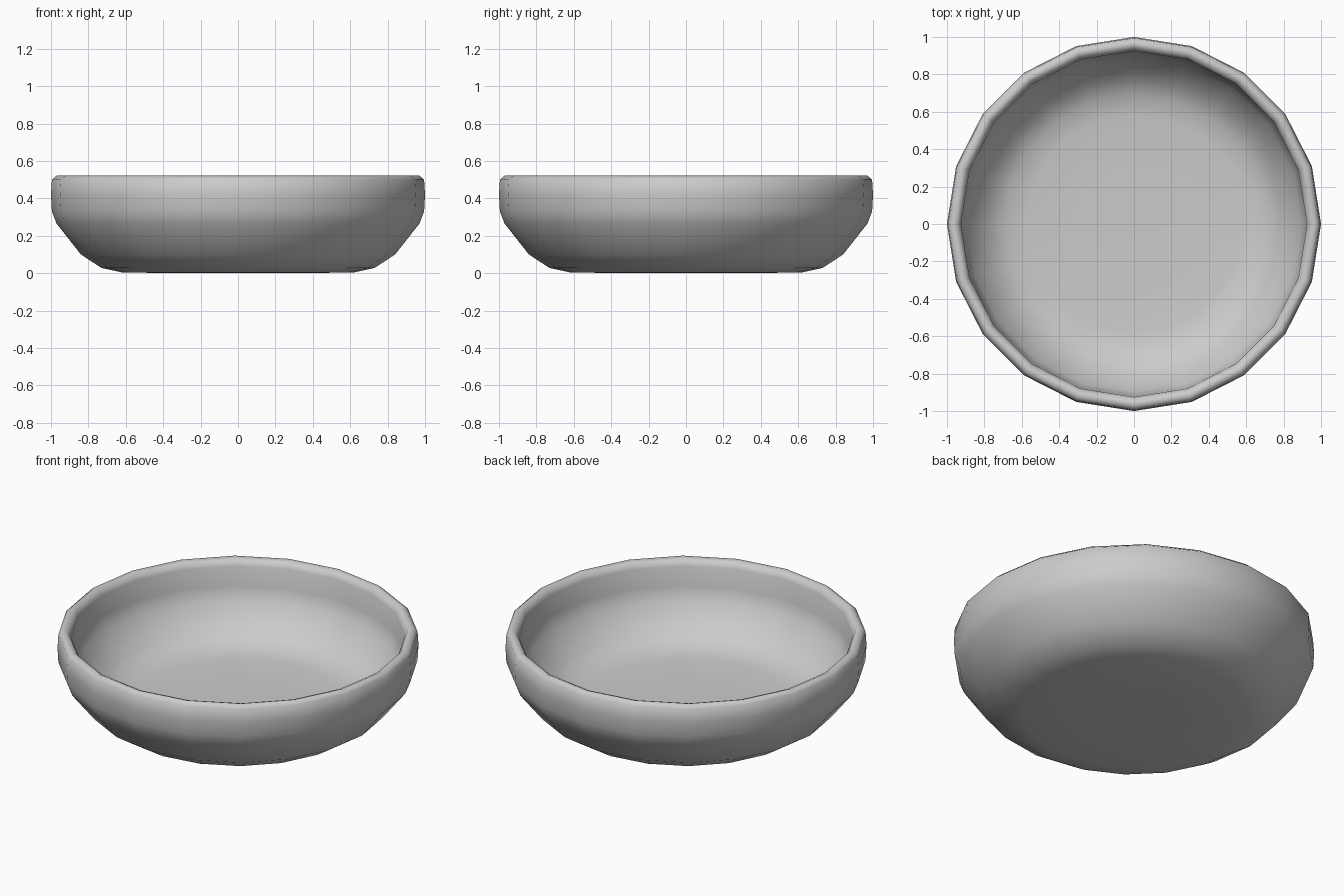
import bpy, bmesh, math

if "Cube" in bpy.data.objects:
    bpy.data.objects.remove(bpy.data.objects["Cube"])

SIDES = 20
# (radius, height) from the underside, up the outer wall, over the rim, down to the inner floor
PROFILE = [(0.3, 0.0), (0.62, 0.004), (0.73, 0.028), (0.84, 0.10), (0.97, 0.265), (0.995, 0.33),
           (1.0, 0.42), (0.995, 0.50), (0.97, 0.522), (0.94, 0.51), (0.925, 0.48),
           (0.92, 0.36), (0.895, 0.28), (0.78, 0.145), (0.69, 0.095), (0.58, 0.08), (0.3, 0.076)]


def lathe(name, profile, sides):
    bm = bmesh.new()
    rings = []
    for r, z in profile:
        rings.append([bm.verts.new((r * math.cos(2 * math.pi * i / sides),
                                    r * math.sin(2 * math.pi * i / sides), z))
                      for i in range(sides)])
    for a, b in zip(rings, rings[1:]):
        for i in range(sides):
            j = (i + 1) % sides
            bm.faces.new((a[i], a[j], b[j], b[i]))
    # close the underside and the inner floor
    bm.faces.new(rings[0][::-1])
    bm.faces.new(rings[-1])
    bmesh.ops.recalc_face_normals(bm, faces=bm.faces)
    for f in bm.faces:
        f.smooth = True
    mesh = bpy.data.meshes.new(name)
    bm.to_mesh(mesh)
    bm.free()
    obj = bpy.data.objects.new(name, mesh)
    bpy.context.collection.objects.link(obj)
    return obj


# shallow round bowl
lathe("bowl", PROFILE, SIDES)
